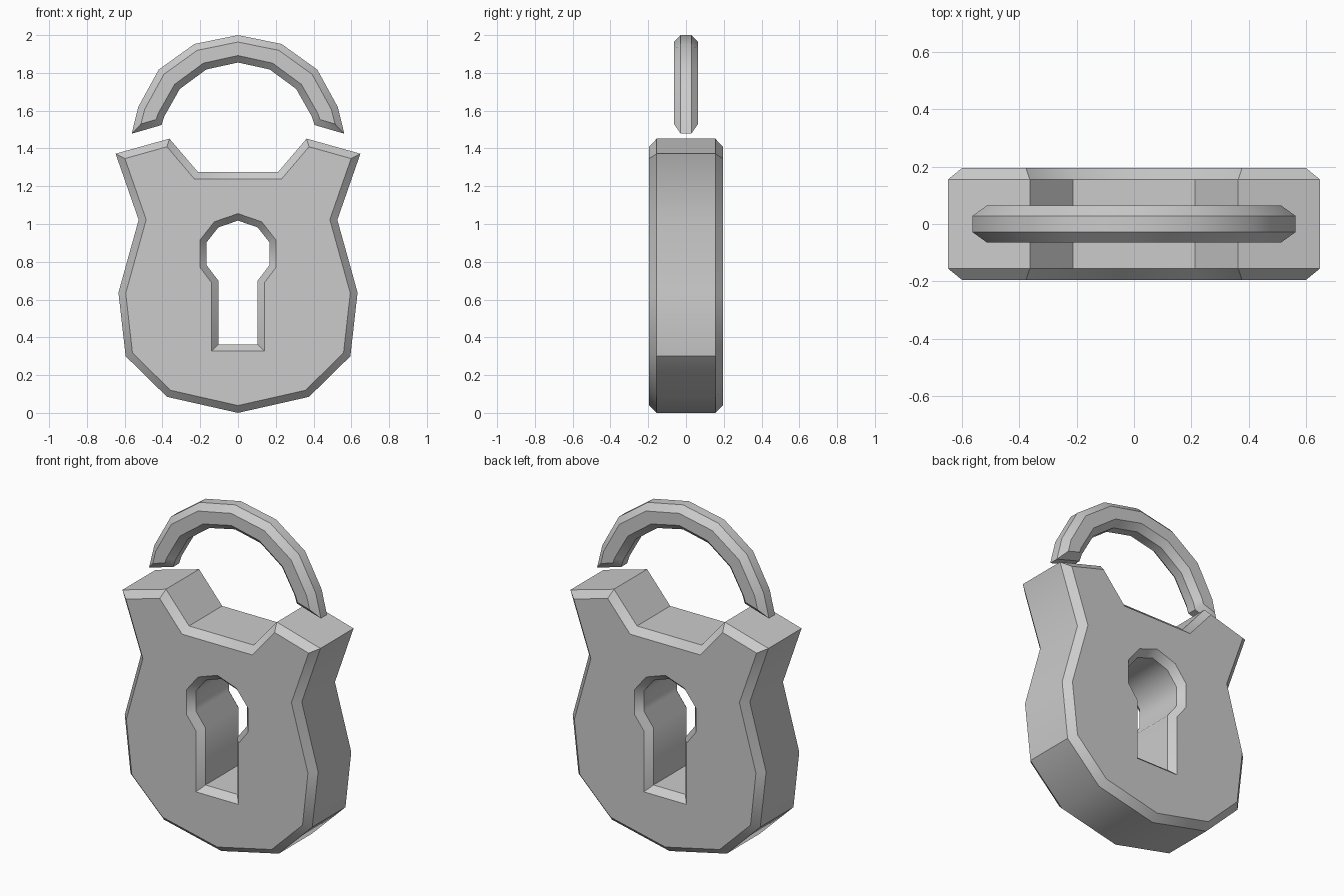
import bpy, bmesh, math
from mathutils import Vector

if "Cube" in bpy.data.objects:
    bpy.data.objects.remove(bpy.data.objects["Cube"])


def mirrored(half):
    """Close a right-hand half profile (bottom to top) into a full CCW loop."""
    return half + [(-x, z) for x, z in reversed(half) if x > 0]


def offset(loop, d):
    """Mitred inset of a CCW loop by d (negative d expands it)."""
    pts = [Vector(p) for p in loop]
    out = []
    for i, p in enumerate(pts):
        a = (p - pts[i - 1]).normalized()
        b = (pts[(i + 1) % len(pts)] - p).normalized()
        n1, n2 = Vector((-a.y, a.x)), Vector((-b.y, b.x))
        out.append(p + (n1 + n2) * d / (1 + n1.dot(n2)))
    return out


def chamfered_plate(name, loops, rim_y, face_y):
    """Plate along y from (profile, inset) pairs, with chamfered front and back."""
    bm = bmesh.new()
    caps = {-1: [], 1: []}
    for loop, inset in loops:
        inner = offset(loop, inset)
        rings = [[bm.verts.new((p[0], y, p[1])) for p in prof]
                 for prof, y in ((inner, -face_y), (loop, -rim_y), (loop, rim_y), (inner, face_y))]
        n = len(loop)
        for r, s in zip(rings, rings[1:]):
            for i in range(n):
                j = (i + 1) % n
                bm.faces.new((r[i], r[j], s[j], s[i]))
        for side, ring in ((-1, rings[0]), (1, rings[3])):
            caps[side] += [bm.edges.get((ring[i - 1], ring[i])) for i in range(n)]
    for side, edges in caps.items():
        bmesh.ops.triangle_fill(bm, edges=edges, use_beauty=True, normal=(0, side, 0))
    bmesh.ops.recalc_face_normals(bm, faces=bm.faces)
    bmesh.ops.dissolve_limit(bm, angle_limit=0.002, verts=bm.verts, edges=bm.edges)
    me = bpy.data.meshes.new(name)
    bm.to_mesh(me)
    bm.free()
    ob = bpy.data.objects.new(name, me)
    bpy.context.collection.objects.link(ob)
    bpy.ops.object.select_all(action='DESELECT')
    ob.select_set(True)
    bpy.context.view_layer.objects.active = ob
    bpy.ops.object.shade_smooth_by_angle(angle=math.radians(39))
    return ob


# Lock body with keyhole
body = mirrored([(0, 0), (0.376, 0.085), (0.595, 0.30), (0.633, 0.637), (0.526, 1.022),
                 (0.648, 1.372), (0.363, 1.452), (0.212, 1.275)])
keyhole = mirrored([(0.104, 0.363), (0.104, 0.70), (0.167, 0.783), (0.167, 0.902),
                    (0.104, 0.982), (0, 1.018)])
chamfered_plate("lock_body", [(body, 0.038), (keyhole, -0.035)], 0.155, 0.195)

# Shackle arch: outer edge right to left, then inner edge back
outer = mirrored([(0.563, 1.478), (0.528, 1.62), (0.42, 1.817), (0.231, 1.953), (0, 2.0)])
inner = mirrored([(0.405, 1.524), (0.39, 1.57), (0.308, 1.715), (0.168, 1.818), (0, 1.855)])
chamfered_plate("shackle", [(outer + inner[::-1], 0.036)], 0.028, 0.064)
